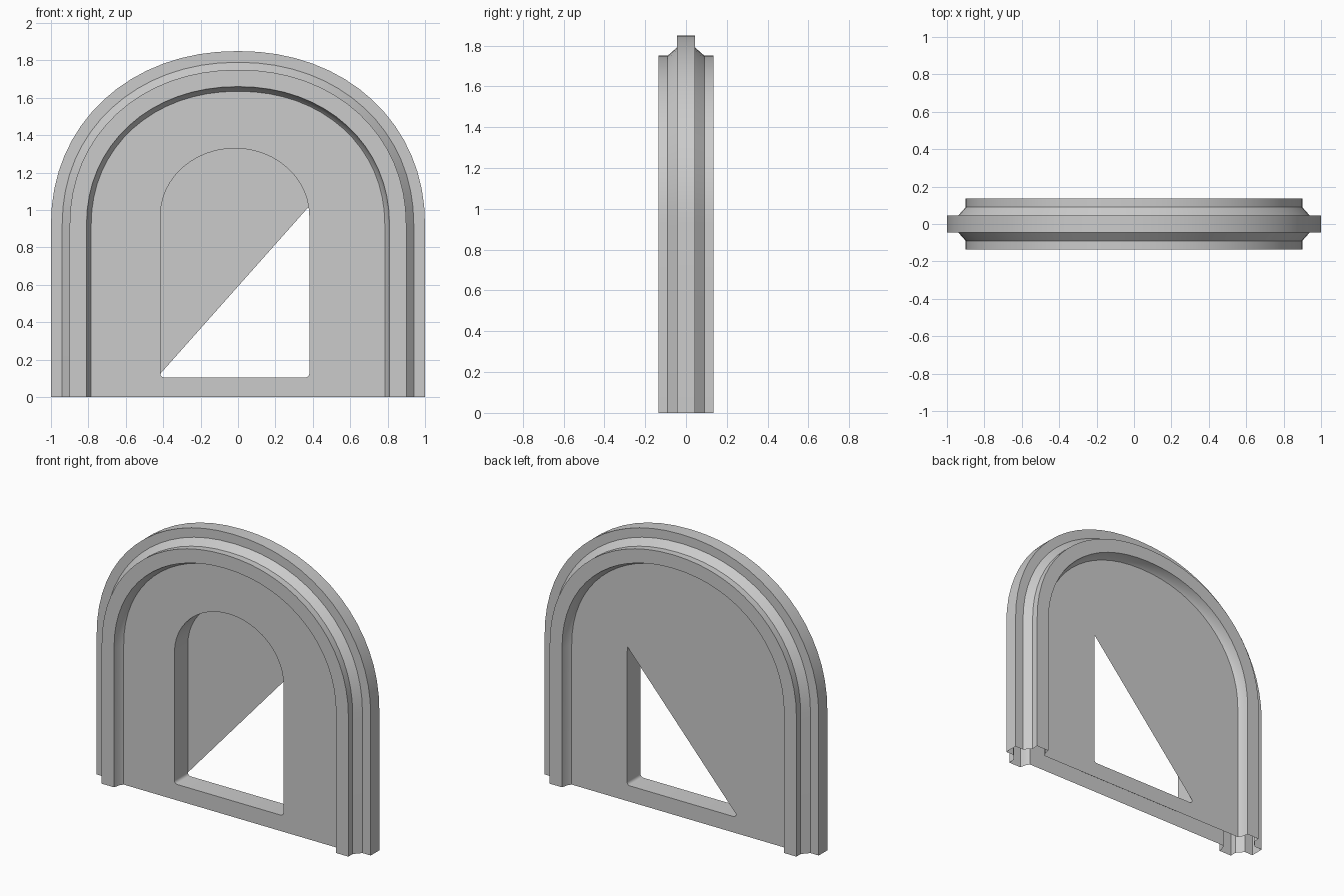
import bpy, bmesh, math

if "Cube" in bpy.data.objects:
    bpy.data.objects.remove(bpy.data.objects["Cube"])

SPRING, TOP = 0.92, 1.85   # where the outer arch starts, and its crown
FACE = 0.07                # depth of each flat panel from the centre plane


def curve(a, b, z0, n, p, cx=0.0):
    """Arch points from right to left, slightly squarer than an ellipse."""
    pts = []
    for i in range(n + 1):
        t = math.pi * i / n
        c, s = math.cos(t), max(math.sin(t), 0.0)
        pts.append((cx + math.copysign(a * abs(c) ** (2 / p), c), z0 + b * s ** (2 / p)))
    return pts


def arch(d):
    """Outer arch outline moved inwards by d, feet on the ground."""
    a = 1 - d
    return [(a, 0)] + curve(a, TOP - SPRING - d, SPRING, 32, 2.1) + [(-a, 0)]


def finish(bm, name):
    mesh = bpy.data.meshes.new(name)
    bm.to_mesh(mesh)
    bm.free()
    ob = bpy.data.objects.new(name, mesh)
    bpy.context.collection.objects.link(ob)
    bpy.ops.object.select_all(action='DESELECT')
    ob.select_set(True)
    bpy.context.view_layer.objects.active = ob
    bpy.ops.object.shade_smooth_by_angle(angle=math.radians(30))
    return ob


def skin(name, rows, closed=False, flip=False):
    """Quads between successive rows of points."""
    bm = bmesh.new()
    vs = [[bm.verts.new(p) for p in row] for row in rows]
    for r, q in zip(vs, vs[1:]):
        n = len(r)
        for i in range(n if closed else n - 1):
            j = (i + 1) % n
            bm.faces.new((r[i], r[j], q[j], q[i]))
    bmesh.ops.recalc_face_normals(bm, faces=bm.faces)
    if flip:
        bmesh.ops.reverse_faces(bm, faces=bm.faces)
    return finish(bm, name)


def panel(name, y, outline, hole):
    """Flat sheet with an opening."""
    bm = bmesh.new()
    edges = []
    for loop in (outline, hole):
        vs = [bm.verts.new((x, y, z)) for x, z in loop]
        edges += [bm.edges.new((vs[i - 1], vs[i])) for i in range(len(vs))]
    side = math.copysign(1, y)
    bmesh.ops.triangle_fill(bm, edges=edges, use_beauty=True, normal=(0, side, 0))
    for f in bm.faces:
        f.normal_update()
        if f.normal.y * side < 0:
            f.normal_flip()
    return finish(bm, name)


# Moulded frame: stepped section (inset, depth) carried around the arch, open at the feet
half = [(0.215, FACE), (0.20, 0.09), (0.19, 0.135), (0.10, 0.135),
        (0.10, 0.09), (0.06, 0.045), (0.0, 0.045)]
section = [(d, -y) for d, y in half] + half[::-1]
skin("arch_frame", [[(x, y, z) for x, z in arch(d)] for d, y in section])

# Window outline: rounded sill corners and an arched head
CX, HW, SILL, R = -0.017, 0.398, 0.105, 0.02
L_, R_ = CX - HW, CX + HW


def corner(cx, start):
    return [(cx + R * math.cos(math.radians(start + k * 22.5)),
             SILL + R + R * math.sin(math.radians(start + k * 22.5))) for k in range(5)]


left_corner = corner(L_ + R, 180)
right_corner = corner(R_ - R, 270)
head = curve(HW, 0.36, 0.97, 24, 2.0, CX)
window = left_corner + right_corner + head

# Window reveal between the two sheets
skin("window_reveal", [[(x, y, z) for x, z in window] for y in (-FACE, FACE)],
     closed=True, flip=True)

# Front sheet has the whole window; back sheet is open only below the diagonal
panel("front_panel", -FACE, arch(0.215), window)
panel("back_panel", FACE, arch(0.215), left_corner + right_corner + head[:2])
